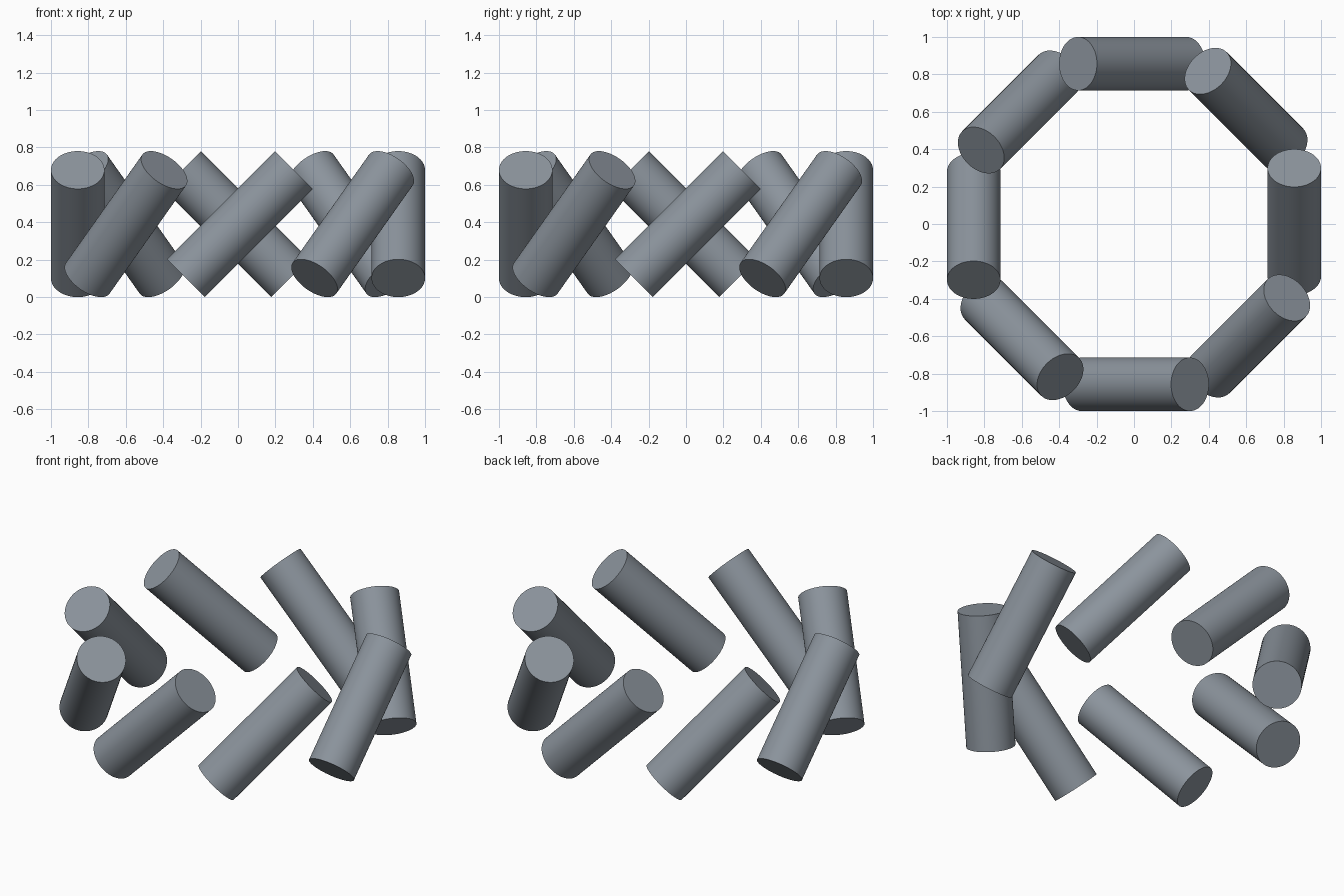
import bpy
from math import pi
from mathutils import Matrix

if "Cube" in bpy.data.objects:
    bpy.data.objects.remove(bpy.data.objects["Cube"])

COUNT = 8
RADIUS = 0.143      # rod radius
LENGTH = 0.818      # rod length
RING = 0.857        # ring radius to rod axis
HEIGHT = 0.39       # height of rod centres
SHIFT = 0.01        # slight slide along the tangent

# Dark blue-grey finish
finish = bpy.data.materials.new("slate_grey")
finish.diffuse_color = (0.26, 0.295, 0.335, 1)
finish.use_nodes = True
finish.node_tree.nodes["Principled BSDF"].inputs["Base Color"].default_value = finish.diffuse_color

# Ring of rods, each leaning 45 degrees along the ring's tangent
for i in range(COUNT):
    bpy.ops.mesh.primitive_cylinder_add(vertices=64, radius=RADIUS, depth=LENGTH)
    rod = bpy.context.object
    rod.name = f"leaning_rod_{i + 1}"
    rod.data.materials.append(finish)
    rod.matrix_world = (Matrix.Rotation(i * 2 * pi / COUNT, 4, 'Z')
                        @ Matrix.Translation((RING, SHIFT, HEIGHT))
                        @ Matrix.Rotation(-pi / 4, 4, 'X'))
    bpy.ops.object.shade_smooth_by_angle()
